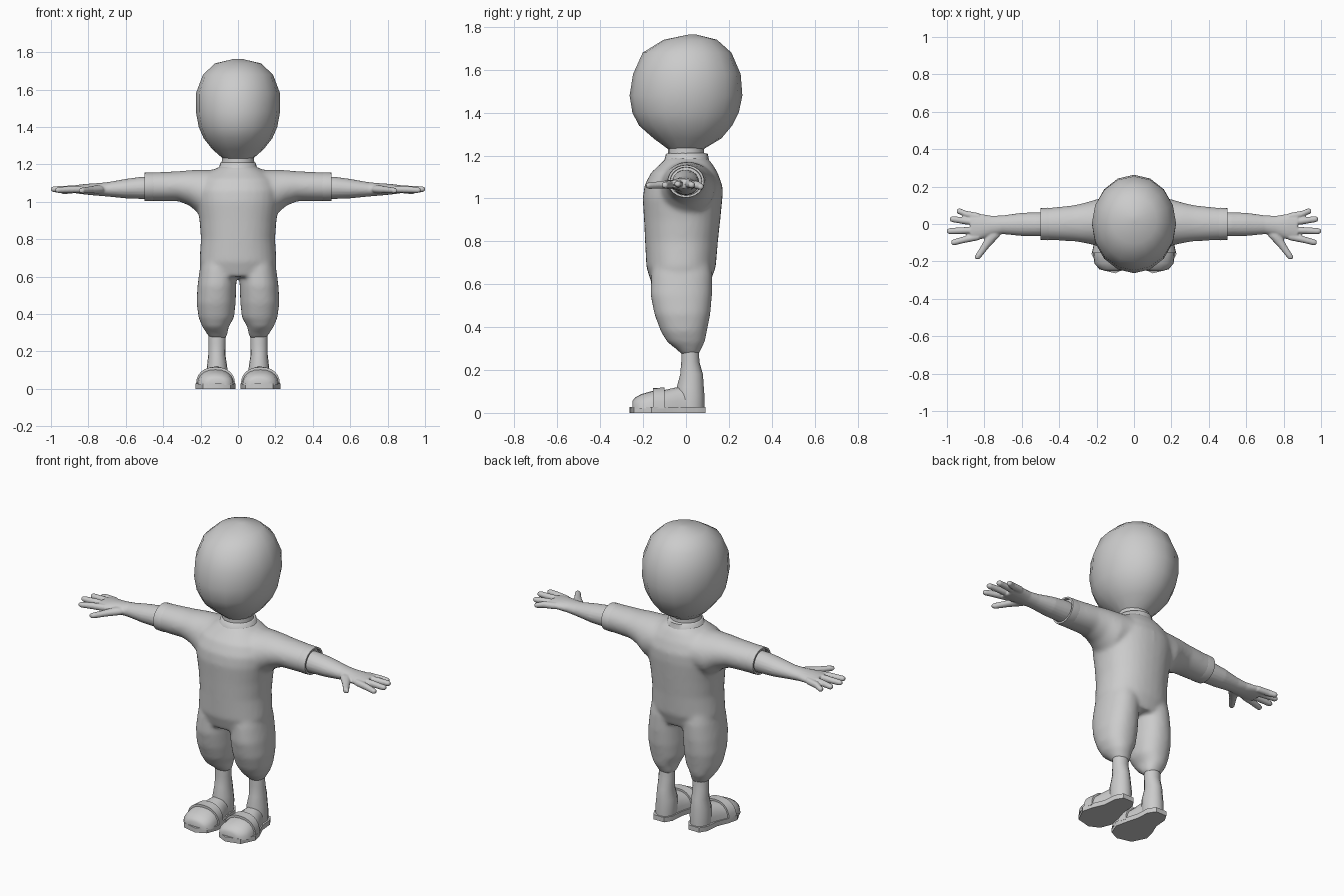
import bpy, bmesh, math

grey = bpy.data.materials.new("plain grey")
grey.diffuse_color = (0.6, 0.6, 0.6, 1)


def loft(bm, axis, rings, n=16, power=2.0, floor=None, flip=1):
    """Skin ellipses (x, y, z, r1, r2) lying across the given axis."""
    loops = []
    for x, y, z, r1, r2 in rings:
        loop = []
        for i in range(n):
            a = 2 * math.pi * i / n
            c, s = math.cos(a), math.sin(a)
            u = math.copysign(abs(c) ** (2 / power), c) * r1
            v = math.copysign(abs(s) ** (2 / power), s) * r2
            p = {"x": (x, y + u, z + v), "y": (x + u, y, z + v), "z": (x + u, y + v, z)}[axis]
            h = p[2] if floor is None else max(p[2], floor)
            loop.append(bm.verts.new((flip * p[0], p[1], h)))
        loops.append(loop)
    for a, b in zip(loops, loops[1:]):
        for i in range(n):
            j = (i + 1) % n
            bm.faces.new((a[i], a[j], b[j], b[i]))
    bm.faces.new(loops[0])
    bm.faces.new(loops[-1])


def finish(name, bm, mirror=False, voxel=0, smooth=0, angle=50):
    bmesh.ops.recalc_face_normals(bm, faces=bm.faces)
    me = bpy.data.meshes.new(name)
    bm.to_mesh(me)
    bm.free()
    me.materials.append(grey)
    ob = bpy.data.objects.new(name, me)
    bpy.context.collection.objects.link(ob)
    bpy.ops.object.select_all(action="DESELECT")
    ob.select_set(True)
    bpy.context.view_layer.objects.active = ob
    bpy.ops.object.shade_smooth_by_angle(angle=math.radians(angle))
    if voxel:
        m = ob.modifiers.new("Blend", "REMESH")
        m.mode, m.voxel_size, m.use_smooth_shade = "VOXEL", voxel, True
        s = ob.modifiers.new("Soften", "SMOOTH")
        s.factor, s.iterations = 0.5, smooth
    if mirror:
        ob.modifiers.new("Mirror", "MIRROR")
    return ob


# Head
bm = bmesh.new()
loft(bm, "z", [(0, 0, 1.20, .05, .05), (0, 0, 1.235, .085, .09), (0, .007, 1.28, .137, .158),
               (0, -.002, 1.34, .184, .217), (0, -.002, 1.40, .21, .248), (0, 0, 1.48, .225, .263),
               (0, .004, 1.58, .225, .251), (0, .005, 1.68, .187, .207), (0, .02, 1.74, .122, .125),
               (0, .03, 1.764, .02, .02)], n=16)
finish("head", bm, angle=80)

# Neck and collar
bm = bmesh.new()
loft(bm, "z", [(0, 0, 1.12, .10, .10), (0, 0, 1.19, .088, .085), (0, 0, 1.26, .085, .085)])
finish("neck", bm)
bm = bmesh.new()
loft(bm, "z", [(0, .003, 1.14, .13, .12), (0, .003, 1.175, .105, .105), (0, .004, 1.208, .094, .098),
               (0, .004, 1.211, .087, .088)], n=24)
finish("collar", bm, angle=60)

# One-piece suit: torso, trouser legs and sleeves blended together
bm = bmesh.new()
loft(bm, "z", [(0, -.025, .60, .19, .135), (0, -.023, .68, .207, .162), (0, -.021, .80, .198, .170),
               (0, -.018, .90, .206, .178), (0, -.016, 1.0, .222, .186), (0, -.012, 1.06, .225, .182),
               (0, -.008, 1.12, .20, .156), (0, .003, 1.165, .14, .118), (0, .003, 1.19, .095, .095)],
     n=32, power=2.2)
for side in (1, -1):
    loft(bm, "z", [(.108, .02, .27, .043, .04), (.11, .015, .29, .054, .052), (.12, 0, .33, .07, .088),
                   (.116, -.01, .38, .095, .108), (.117, -.017, .46, .105, .131),
                   (.113, -.022, .55, .104, .144), (.105, -.02, .64, .10, .143),
                   (.10, -.02, .72, .09, .13)], n=24, power=2.2, flip=side)
    loft(bm, "x", [(.08, 0, 1.06, .15, .11), (.20, .008, 1.05, .125, .122), (.26, .006, 1.074, .109, .095),
                   (.32, .004, 1.083, .097, .08), (.42, .001, 1.081, .089, .078),
                   (.488, 0, 1.08, .085, .076)], n=24, flip=side)
finish("suit", bm, voxel=.01, smooth=14)

# Hollow sleeve ends
bm = bmesh.new()
loft(bm, "x", [(.44, .001, 1.081, .084, .074), (.46, 0, 1.08, .087, .077), (.50, 0, 1.08, .085, .076),
               (.50, 0, 1.08, .074, .066), (.475, 0, 1.08, .072, .064)], n=24)
finish("sleeve_cuff", bm, mirror=True)

# Forearm, palm, fingers and thumb blended together
bm = bmesh.new()
loft(bm, "x", [(.44, -.002, 1.075, .064, .06), (.52, -.002, 1.074, .064, .059), (.60, -.002, 1.07, .062, .052),
               (.70, -.004, 1.066, .05, .038), (.76, -.010, 1.066, .054, .033),
               (.82, -.014, 1.067, .068, .028), (.875, -.014, 1.067, .070, .021)], n=20)
fingers = [(.04, .068, .945, 1.055), (.008, .026, .982, 1.063),
           (-.032, -.038, .998, 1.067), (-.068, -.098, .975, 1.062)]
for y0, y1, tip, z in fingers:
    loft(bm, "x", [(.83, y0, 1.067, .019, .019), (.90, y0 + (y1 - y0) * .45, (z + 1.069) / 2, .019, .019),
                   (tip - .012, y1, z, .017, .016), (tip + .002, y1, z, .011, .010)], n=10)
loft(bm, "y", [(.735, -.02, 1.066, .045, .024), (.757, -.07, 1.066, .036, .022),
               (.795, -.12, 1.063, .025, .018), (.832, -.172, 1.06, .020, .016),
               (.838, -.187, 1.06, .014, .011)], n=10)
finish("arm_and_hand", bm, mirror=True, voxel=.005, smooth=4)

# Lower leg
bm = bmesh.new()
loft(bm, "z", [(.113, .02, .025, .056, .066), (.112, .022, .08, .058, .064), (.112, .02, .12, .054, .063),
               (.113, .026, .18, .046, .053), (.112, .02, .24, .046, .042), (.111, .02, .31, .046, .041)])
finish("lower_leg", bm, mirror=True)

# Shoe sole
bm = bmesh.new()
outline = [(.08, .092), (.15, .092), (.175, .05), (.182, -.03), (.212, -.10), (.227, -.16), (.187, -.242),
           (.10, -.264), (.04, -.235), (.013, -.165), (.03, -.09), (.048, -.03), (.053, .05)]
face = bm.faces.new([bm.verts.new((x, y, 0)) for x, y in outline])
top = bmesh.ops.extrude_face_region(bm, geom=[face])["geom"]
bmesh.ops.translate(bm, vec=(0, 0, .028), verts=[v for v in top if isinstance(v, bmesh.types.BMVert)])
finish("shoe_sole", bm, mirror=True, angle=40)

# Foot and rounded toe cap
bm = bmesh.new()
loft(bm, "y", [(.112, -.25, .02, .045, .035), (.115, -.24, .02, .072, .05), (.118, -.21, .02, .094, .067),
               (.12, -.16, .02, .098, .082), (.12, -.10, .02, .086, .087), (.115, -.04, .02, .064, .10),
               (.113, .02, .02, .05, .10)], n=20, power=2.3, floor=.02)
finish("foot", bm, mirror=True)

# Strap across the foot
bm = bmesh.new()
loft(bm, "y", [(.12, -.155, .02, .098, .084), (.12, -.155, .02, .105, .096), (.12, -.10, .02, .094, .098),
               (.12, -.10, .02, .084, .086)], n=24, power=2.3, floor=.02)
finish("shoe_strap", bm, mirror=True, angle=40)
